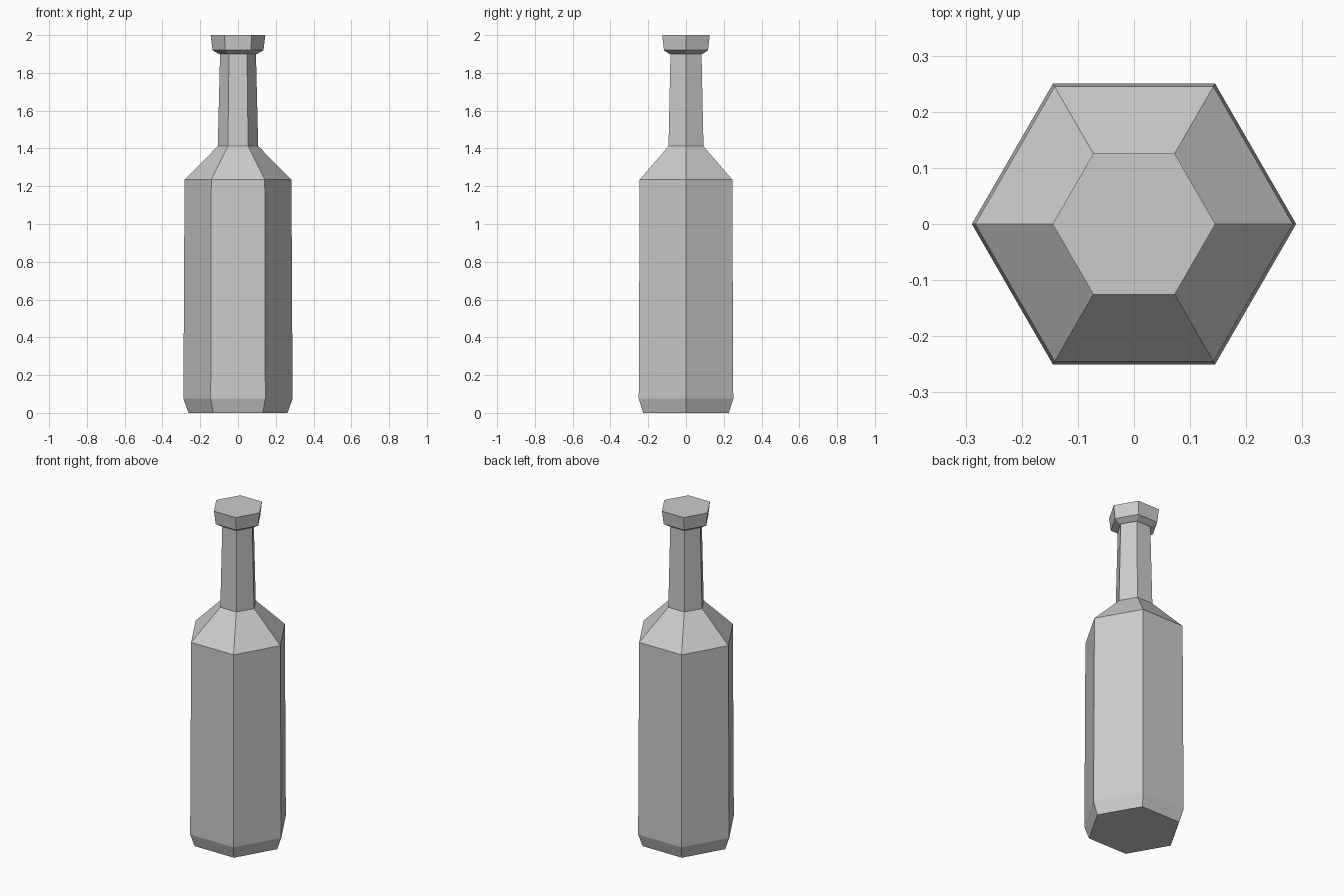
import bpy, bmesh
from math import cos, sin, pi

if "Cube" in bpy.data.objects:
    bpy.data.objects.remove(bpy.data.objects["Cube"])

SIDES = 6


def lathe(name, profile):
    """Closed six-sided solid from (radius, height) rings."""
    bm = bmesh.new()
    rings = [[bm.verts.new((r * cos(2 * pi * i / SIDES), r * sin(2 * pi * i / SIDES), z))
              for i in range(SIDES)] for r, z in profile]
    for low, high in zip(rings, rings[1:]):
        for i in range(SIDES):
            j = (i + 1) % SIDES
            bm.faces.new((low[i], low[j], high[j], high[i]))
    bm.faces.new(rings[0][::-1])
    bm.faces.new(rings[-1])
    mesh = bpy.data.meshes.new(name)
    bm.to_mesh(mesh)
    bm.free()
    obj = bpy.data.objects.new(name, mesh)
    bpy.context.collection.objects.link(obj)
    return obj


# Bottle: chamfered base, body, shoulder, neck and flared lip in one skin
lathe("bottle", [
    (0.262, 0.0), (0.289, 0.075),      # base chamfer
    (0.283, 1.235),                    # body
    (0.107, 1.412),                    # shoulder
    (0.095, 1.90),                     # neck
    (0.101, 1.90), (0.135, 1.92),      # underside of lip
    (0.145, 2.0),                      # lip
])
